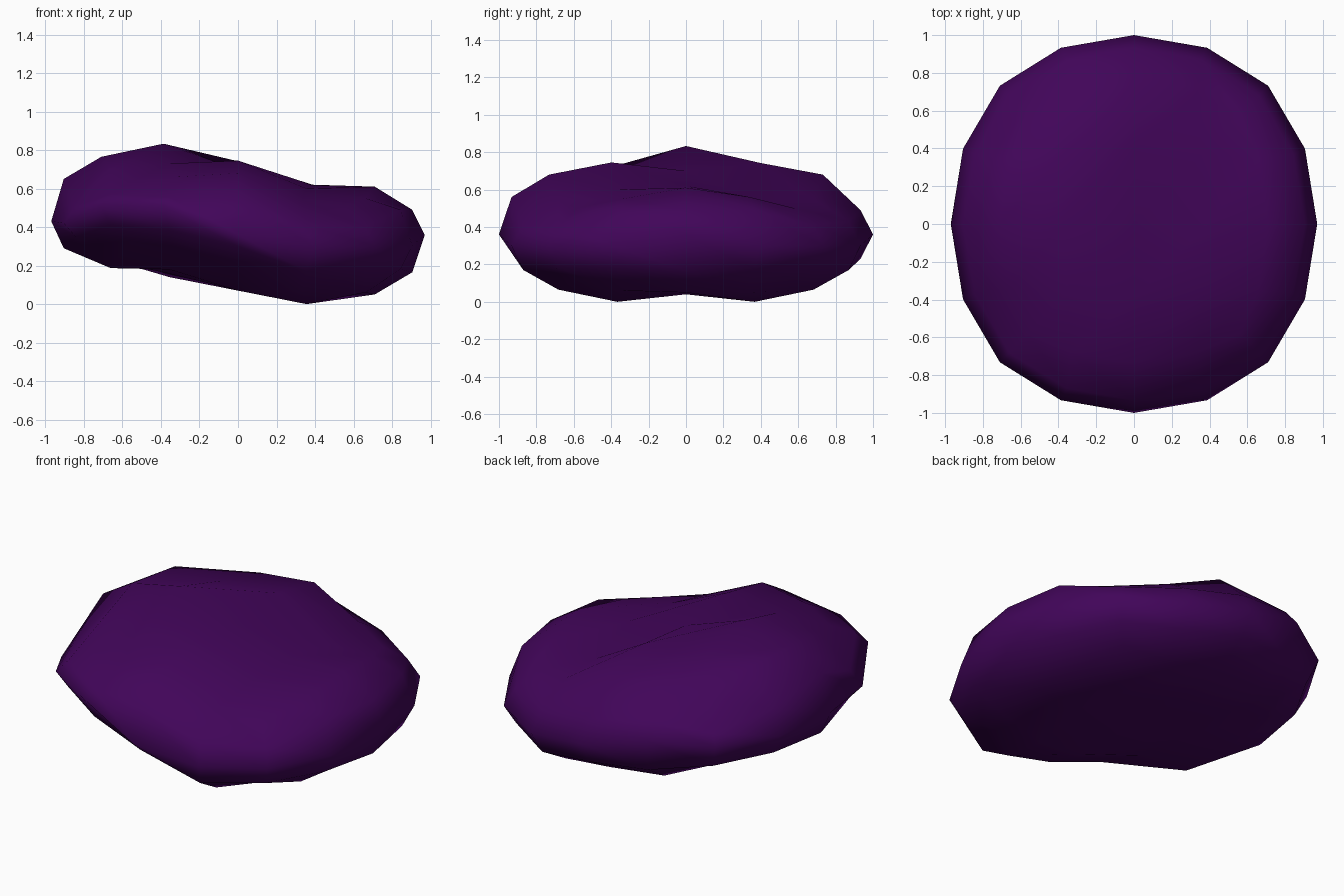
import bpy, bmesh
from mathutils import Vector

if "Cube" in bpy.data.objects:
    bpy.data.objects.remove(bpy.data.objects["Cube"])

# Coordinates of a cube smoothed twice, by the grid steps of a point from the middle
SMOOTH = {(0, 0, 2): (0, 0, 1), (0, 1, 2): (0, .399, .933), (1, 1, 2): (.367, .367, .87),
          (0, 2, 2): (0, .732, .732), (1, 2, 2): (.342, .682, .682), (2, 2, 2): (.58, .58, .58)}

# Heights of the top and bottom faces: rows run left to right, columns front to back
TOP = [(.63, .70, .765, .75, .63), (.66, .73, .833, .735, .67), (.68, .745, .70, .742, .68),
       (.54, .60, .62, .54, .55), (.50, .55, .61, .56, .50)]
BOTTOM = [(.32, .187, .23, .23, .22), (.27, .18, .165, .14, .137), (.17, .07, .09, .07, .12),
          (.065, 0, .04, 0, .065), (.12, .06, .05, .05, .12)]
# Heights of the lower band, rim and upper band (left to right, or front to back at the ends)
FRONT = [(.41, .385, .30, .17, .18), (.51, .51, .36, .30, .30), (.57, .555, .56, .41, .40)]
BACK = [(.285, .25, .23, .17, .19), (.43, .46, .36, .30, .30), (.48, .545, .49, .43, .41)]
LEFT = [(.35, .29, .294), (.42, .43, .42), (.51, .65, .56)]
RIGHT = [(.18, .165, .175), (.303, .36, .303), (.49, .49, .49)]


def height(i, j, k):
    if abs(k) == 2:
        return (TOP if k > 0 else BOTTOM)[i + 2][j + 2]
    if abs(j) == 2:
        return (BACK if j > 0 else FRONT)[k + 1][i + 2]
    return (RIGHT if i > 0 else LEFT)[k + 1][j + 1]


# Pebble: a rounded cube, flattened and bent into a wave
bm = bmesh.new()
bmesh.ops.create_cube(bm, size=4)
bmesh.ops.subdivide_edges(bm, edges=bm.edges[:], cuts=3, use_grid_fill=True)
for v in bm.verts:
    ijk = [round(c) for c in v.co]
    steps = sorted(abs(c) for c in ijk)
    size = dict(zip(steps, SMOOTH[tuple(steps)]))
    x, y = (size[abs(c)] * (1 if c > 0 else -1) for c in ijk[:2])
    v.co = Vector((x * .97, y, height(*ijk)))
bmesh.ops.recalc_face_normals(bm, faces=bm.faces[:])
for f in bm.faces:
    f.smooth = True

mesh = bpy.data.meshes.new("pebble")
bm.to_mesh(mesh)
bm.free()
pebble = bpy.data.objects.new("pebble", mesh)
bpy.context.collection.objects.link(pebble)

# Dark purple
mat = bpy.data.materials.new("dark_purple")
mat.diffuse_color = (.053, .0015, .1, 1)
mat.use_nodes = True
mat.node_tree.nodes["Principled BSDF"].inputs["Base Color"].default_value = mat.diffuse_color
mesh.materials.append(mat)
